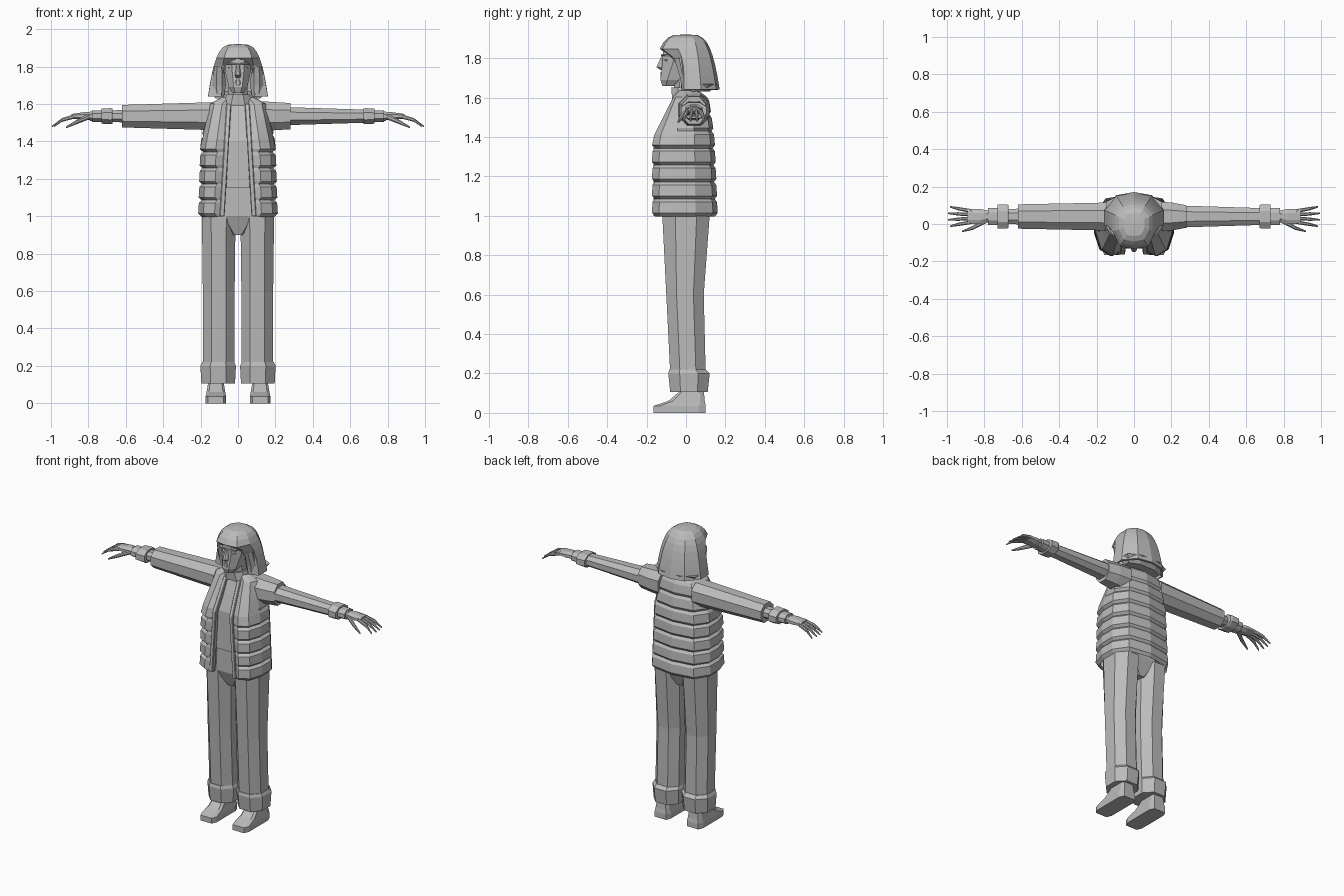
import bpy, bmesh, math
from mathutils import Vector

cube = bpy.data.objects.get("Cube")
if cube:
    bpy.data.objects.remove(cube, do_unlink=True)

grey = bpy.data.materials.new("plain_grey")
grey.use_nodes = True
grey.diffuse_color = (.5, .5, .5, 1)
shader = grey.node_tree.nodes["Principled BSDF"]
shader.inputs["Base Color"].default_value = grey.diffuse_color

X, Y, Z = Vector((1, 0, 0)), Vector((0, 1, 0)), Vector((0, 0, 1))
SIDES = (("left", 1), ("right", -1))
ARM_Y, ARM_Z = .04, 1.535
HEM, CHEST, SHOULDER = 1.0, 1.4, 1.6


def build(name, rings, closed):
    """Bridge rings of equal length into one flat-shaded mesh."""
    mesh_builder = bmesh.new()
    rows = [[mesh_builder.verts.new(point) for point in ring] for ring in rings]
    count = len(rows[0])
    for low, high in zip(rows, rows[1:]):
        for i in range(count if closed else count - 1):
            j = (i + 1) % count
            mesh_builder.faces.new((low[i], low[j], high[j], high[i]))
    if closed:
        mesh_builder.faces.new(rows[0])
        mesh_builder.faces.new(rows[-1])
    bmesh.ops.remove_doubles(mesh_builder, verts=mesh_builder.verts, dist=.0001)
    bmesh.ops.recalc_face_normals(mesh_builder, faces=mesh_builder.faces)
    mesh = bpy.data.meshes.new(name)
    mesh_builder.to_mesh(mesh)
    mesh_builder.free()
    mesh.materials.append(grey)
    part = bpy.data.objects.new(name, mesh)
    bpy.context.collection.objects.link(part)
    return part


def loft(name, plane, sections, corner=.45):
    """Cut-cornered boxes (centre, half size, half size) joined in order."""
    across, up = plane
    outline = [(-corner, -1), (corner, -1), (1, -corner), (1, corner),
               (corner, 1), (-corner, 1), (-1, corner), (-1, -corner)]
    rings = [[Vector(centre) + across * a * i + up * b * j for i, j in outline]
             for centre, a, b in sections]
    return build(name, rings, True)


def column(name, *sections, x=0, corner=.45):
    """Upright part from sections of height, half width, front and back."""
    loft(name, (X, Y), [((x, (front + back) / 2, z), width, (back - front) / 2)
                        for z, width, front, back in sections], corner)


def arm_part(name, side, *sections):
    """Part along the arm from sections of reach, half depth, half height."""
    loft(name, (Y, Z), [((side * reach, ARM_Y, ARM_Z), depth, height)
                        for reach, depth, height in sections])


def shell(name, half_rings):
    """Open-fronted shell, mirrored from rings that end at the back centre."""
    rings = [[(-x, y, z) for x, y, z in half] + half[-2::-1] for half in half_rings]
    thickness = build(name, rings, False).modifiers.new("thickness", "SOLIDIFY")
    thickness.thickness = .012
    thickness.offset = 0


# Quilted vest
def vest_size(z):
    rise, above = z - HEM, max(0, z - CHEST)
    width = .2 - .03 * rise - .2 * above
    front = .16 - .5 * above
    back = .15 - .04 * rise - .1 * above
    opening = .08 - .06 * rise
    return width, front, back, opening


def vest_ring(z, swell):
    width, front, back, opening = vest_size(z)
    half = [(opening, .02 - front), (width * .6, -front), (width * .87, -front * .8),
            (width, -front * .3), (width, back * .3), (width * .72, back * .85), (0, back)]
    ring = []
    for x, y in half:
        grow = 1 if x == opening or (z > CHEST and y < 0) else swell
        ring.append((x * grow, y * grow, z))
    return ring


ROWS = 7
row_height = (SHOULDER - HEM) / ROWS
vest_rings = []
for row in range(ROWS):
    base = HEM + row * row_height
    vest_rings.append(vest_ring(base, .95))
    vest_rings.append(vest_ring(base + row_height * .2, 1.04))
    vest_rings.append(vest_ring(base + row_height * .8, 1.03))
shoulder_ring = vest_ring(SHOULDER, .95)
neck_ring = [(x * .6, y * .6, z + .03) for x, y, z in shoulder_ring]
shell("vest", vest_rings + [shoulder_ring, neck_ring])

# Zip bands along the opening
for word, side in SIDES:
    band = []
    for z in (HEM, CHEST, SHOULDER):
        width, front, back, opening = vest_size(z)
        band.append(((side * (opening + .005), .012 - front, z), .013, .016))
    loft(word + "_zip_band", (X, Y), band, .7)

# Shirt, hips, neck and collar
column("shirt", (1.15, .15, -.13, .11), (CHEST, .15, -.125, .11),
       (1.5, .14, -.09, .1), (SHOULDER, .1, -.05, .06))
column("trouser_hips", (.9, .04, -.08, .07), (HEM, .17, -.12, .11), (1.2, .15, -.12, .1))
column("neck", (1.58, .055, -.05, .05), (1.72, .05, -.07, .04))
column("collar", (1.59, .085, -.07, .06), (1.65, .06, -.075, .045))

# Trouser legs, turn-ups and shoes
for word, side in SIDES:
    column(word + "_trouser_leg", (.2, .085, -.08, .1), (.6, .085, -.1, .09),
           (HEM, .09, -.12, .12), x=side * .103)
    column(word + "_turn_up", (.105, .09, -.08, .11), (.2, .095, -.09, .12),
           (.22, .085, -.085, .1), x=side * .106)
    column(word + "_shoe", (0, .055, -.165, .1), (.035, .055, -.165, .1),
           (.06, .05, -.09, .095), (.12, .04, -.02, .09), x=side * .118, corner=.75)

# Wide right sleeve, and a short left cap over a slim sleeve
arm_part("right_sleeve", -1, (.12, .075, .075), (.62, .065, .06))
arm_part("left_cap_sleeve", 1, (.12, .08, .08), (.2, .075, .075), (.28, .06, .07))
arm_part("left_sleeve", 1, (.2, .06, .05), (.68, .045, .035))

# Forearms, cuffs and hands
for word, side in SIDES:
    arm_part(word + "_forearm", side, (.58, .045, .035), (.79, .03, .025))
    arm_part(word + "_cuff", side, (.67, .06, .04), (.68, .065, .043), (.73, .065, .04))
    arm_part(word + "_inner_cuff", side, (.73, .045, .03), (.78, .045, .03))
    arm_part(word + "_palm", side, (.77, .03, .02), (.82, .04, .022), (.89, .04, .012))
    for finger in range(4):
        spread = finger - 1.5
        tip = 1 - .01 * abs(spread)
        loft(f"{word}_finger_{finger}", (Y, Z), [
            ((side * .87, ARM_Y + .02 * spread, ARM_Z), .01, .012),
            ((side * .94, ARM_Y + .028 * spread, ARM_Z - .02), .009, .01),
            ((side * tip, ARM_Y + .035 * spread, ARM_Z - .055), .004, .004)])
    loft(word + "_thumb", (Y, Z), [
        ((side * .79, ARM_Y - .02, ARM_Z), .015, .015),
        ((side * .86, ARM_Y - .06, ARM_Z - .03), .011, .012),
        ((side * .92, ARM_Y - .08, ARM_Z - .06), .004, .005)])

# Head and face
column("head", (1.66, .03, -.12, -.05), (1.69, .05, -.13, 0), (1.78, .07, -.12, .08),
       (1.86, .07, -.115, .08), (1.9, .05, -.07, .05))
column("nose", (1.74, .012, -.13, -.1), (1.755, .017, -.15, -.1), (1.82, .007, -.12, -.1))
column("lips", (1.7, .014, -.13, -.1), (1.715, .024, -.13, -.1), (1.73, .012, -.13, -.1))
for word, side in SIDES:
    loft(word + "_brow", (Y, Z), [((side * .012, -.115, 1.815), .012, .005),
                                  ((side * .06, -.09, 1.815), .02, .004)])
    loft(word + "_eye", (Y, Z), [((side * .02, -.11, 1.79), .012, .004),
                                 ((side * .05, -.09, 1.79), .015, .004)])

# Shoulder-length hair, rounding in to the crown
HAIR_BASE, HAIR_TOP, STEPS = 1.64, 1.915, 8
hair_rings = []
for step in range(STEPS + 1):
    left_over = 1 - step / STEPS
    rise, taper = 1 - left_over ** 2, math.sqrt(left_over)
    z = HAIR_BASE + (HAIR_TOP - HAIR_BASE) * rise
    width, back = .155 * taper, .165 * taper
    front = min(.02 + .35 * rise ** 4, .18 * taper)
    opening = .09 * taper if step < STEPS / 2 else 0
    hair_rings.append([(opening, -front, z), (width * .65, -front * .9, z),
                       (width, -front * .3, z), (width, back * .45, z),
                       (width * .6, back * .9, z), (0, back, z)])
shell("hair", hair_rings)
column("hair_underside", (1.63, .12, .02, .12), (1.67, .15, .01, .16))

# Loose strands beside the face
for word, side in SIDES:
    column(word + "_strand", (1.64, .025, -.02, .03), (1.7, .035, -.03, .03),
           (1.8, .028, -.06, .03), x=side * .1)
